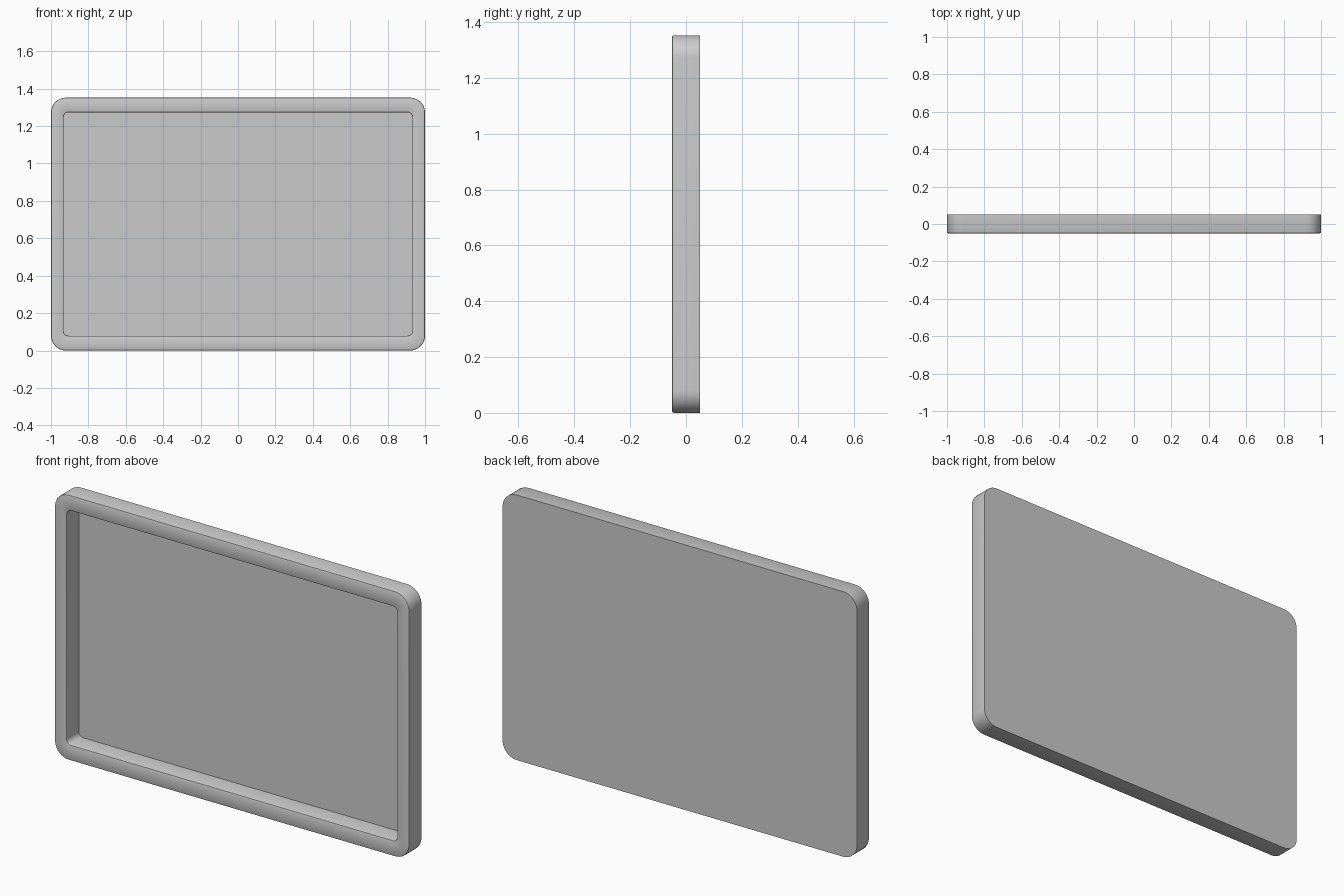
import bpy, bmesh
from math import sin, cos, pi

if "Cube" in bpy.data.objects:
    bpy.data.objects.remove(bpy.data.objects["Cube"])

CZ = 0.676   # centre height
SEG = 12     # segments per rounded corner


def rounded_loop(bm, hx, hz, r, y):
    """Ring of vertices along a rounded rectangle in the xz plane."""
    ring = []
    corners = [(1, 1), (-1, 1), (-1, -1), (1, -1)]
    for i, (sx, sz) in enumerate(corners):
        for k in range(SEG + 1):
            a = (i + k / SEG) * pi / 2
            ring.append(bm.verts.new((sx * (hx - r) + r * cos(a), y,
                                      CZ + sz * (hz - r) + r * sin(a))))
    return ring


def finish(bm, name):
    bmesh.ops.recalc_face_normals(bm, faces=bm.faces)
    me = bpy.data.meshes.new(name)
    bm.to_mesh(me)
    bm.free()
    ob = bpy.data.objects.new(name, me)
    bpy.context.collection.objects.link(ob)
    return ob


# Frame: profile of (half width, half height, corner radius, y), swept closed
b = 0.006
profile = [
    (1.0, 0.676, 0.08, 0.0495),
    (1.0, 0.676, 0.08, -0.05 + b),
    (1.0 - b * .3, 0.676 - b * .3, 0.08 - b * .3, -0.05 + b * .3),
    (1.0 - b, 0.676 - b, 0.08 - b, -0.05),
    (0.932 + b, 0.597 + b, 0.025 + b, -0.05),
    (0.932 + b * .3, 0.597 + b * .3, 0.025 + b * .3, -0.05 + b * .3),
    (0.932, 0.597, 0.025, -0.05 + b),
    (0.932, 0.597, 0.025, 0.0495),
]
bm = bmesh.new()
rings = [rounded_loop(bm, *p) for p in profile]
for i, r0 in enumerate(rings):
    r1 = rings[(i + 1) % len(rings)]
    n = len(r0)
    for k in range(n):
        bm.faces.new((r0[k], r0[(k + 1) % n], r1[(k + 1) % n], r1[k]))
frame = finish(bm, "frame")
bpy.context.view_layer.objects.active = frame
frame.select_set(True)
bpy.ops.object.shade_smooth_by_angle(angle=pi / 6)

# Panel closing the back of the frame
bm = bmesh.new()
hx, hz = 0.94, 0.615
bm.faces.new([bm.verts.new((sx * hx, 0.05, CZ + sz * hz))
              for sx, sz in ((-1, -1), (1, -1), (1, 1), (-1, 1))])
panel = finish(bm, "panel")
mat = bpy.data.materials.new("panel_grey")
mat.diffuse_color = (0.6, 0.6, 0.6, 1)
mat.use_nodes = True
mat.node_tree.nodes["Principled BSDF"].inputs["Base Color"].default_value = mat.diffuse_color
panel.data.materials.append(mat)
